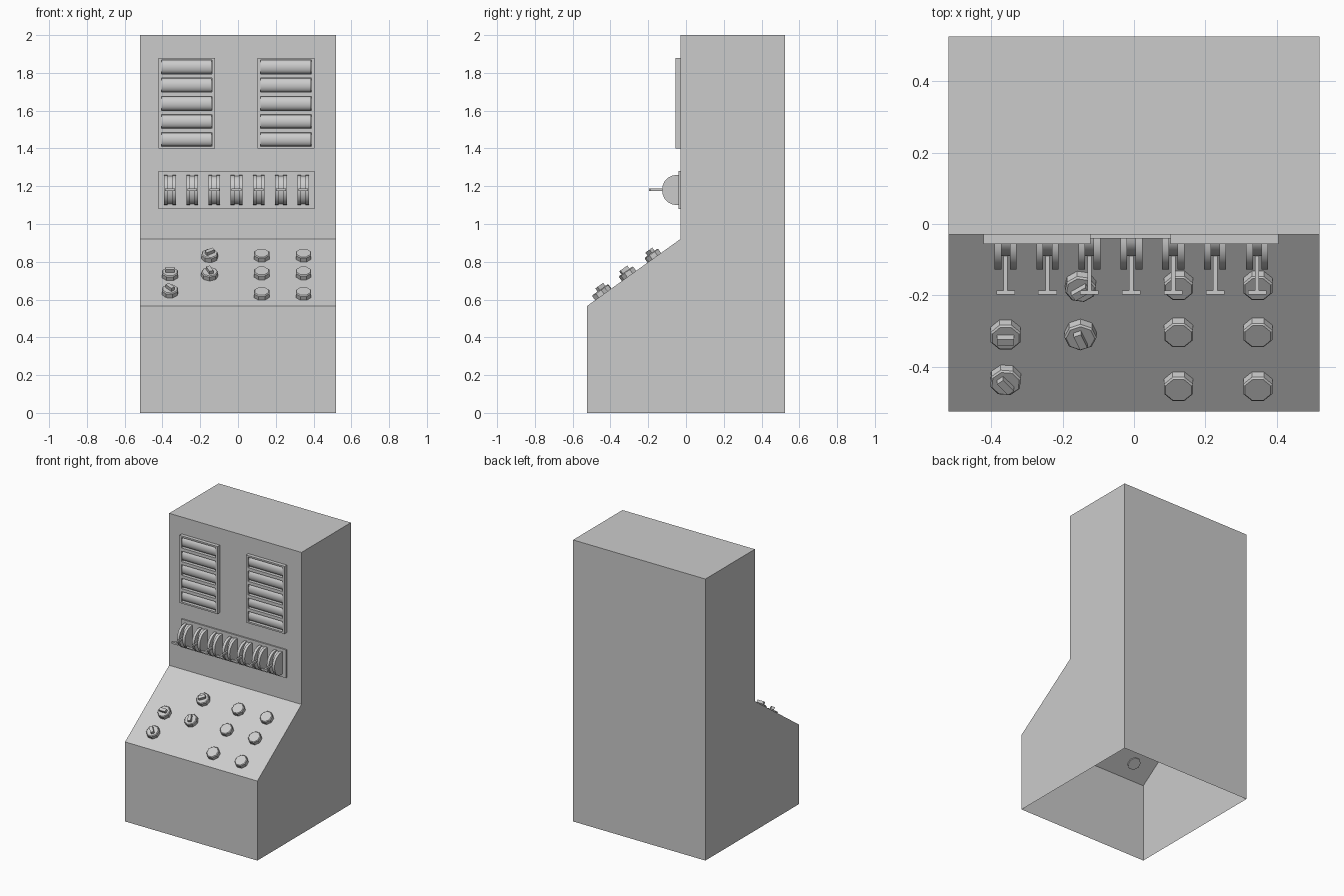
import bpy, bmesh, math
from mathutils import Matrix, Vector

if "Cube" in bpy.data.objects:
    bpy.data.objects.remove(bpy.data.objects["Cube"])


def finish(name, bm, smooth=False):
    bmesh.ops.recalc_face_normals(bm, faces=bm.faces[:])
    me = bpy.data.meshes.new(name)
    bm.to_mesh(me)
    bm.free()
    ob = bpy.data.objects.new(name, me)
    bpy.context.collection.objects.link(ob)
    if smooth:
        bpy.ops.object.select_all(action='DESELECT')
        ob.select_set(True)
        bpy.context.view_layer.objects.active = ob
        bpy.ops.object.shade_smooth_by_angle(angle=math.radians(35))
    return ob


def prism(bm, profile, x0, x1):
    """Extrude a (y, z) profile along x."""
    face = bm.faces.new([bm.verts.new((x0, y, z)) for y, z in profile])
    out = bmesh.ops.extrude_face_region(bm, geom=[face])
    verts = [g for g in out['geom'] if isinstance(g, bmesh.types.BMVert)]
    bmesh.ops.translate(bm, verts=verts, vec=(x1 - x0, 0, 0))


def box(bm, x0, x1, y0, y1, z0, z1):
    prism(bm, [(y0, z0), (y1, z0), (y1, z1), (y0, z1)], x0, x1)


def bulge(y, z, ry, rz, n=10):
    """Half ellipse pointing to the front."""
    return [(y - ry * math.sin(math.pi * i / n), z + rz * math.cos(math.pi * i / n))
            for i in range(n + 1)]


# Cabinet shell, open underneath
bm = bmesh.new()
prism(bm, [(-.525, 0), (.525, 0), (.525, 2), (-.03, 2), (-.03, .92), (-.525, .565)], -.52, .52)
bm.normal_update()
bmesh.ops.recalc_face_normals(bm, faces=bm.faces[:])
bottom = [f for f in bm.faces if f.normal.z < -.9]
bmesh.ops.delete(bm, geom=bottom, context='FACES_ONLY')
finish('cabinet', bm)


# Louvred panels: a frame of bars with rounded slats in the openings
def vent(name, x0, x1, z0, z1, count):
    yf, yb = -.056, -.028
    step = (z1 - z0) / count
    frame, slats = bmesh.new(), bmesh.new()
    box(frame, x0, x0 + .016, yf, yb, z0, z1)
    box(frame, x1 - .016, x1, yf, yb, z0, z1)
    for i in range(count + 1):
        z = z0 + i * step
        box(frame, x0 + .016, x1 - .016, yf, yb, max(z0, z - .011), min(z1, z + .011))
    for i in range(count):
        prism(slats, bulge(-.03, z0 + (i + .5) * step, .024, step / 2 - .012),
              x0 + .018, x1 - .018)
    finish(name + '_frame', frame)
    finish(name + '_slats', slats, True)


for side, x0, x1 in (('left', -.422, -.122), ('right', .102, .405)):
    vent(side + '_upper_vent', x0, x1, 1.59, 1.88, 3)
    vent(side + '_lower_vent', x0, x1, 1.40, 1.59, 2)

# Switch backing plate
bm = bmesh.new()
box(bm, -.42, .405, -.04, -.028, 1.08, 1.28)
finish('switch_plate', bm)

# Row of lever switches
for i in range(7):
    x = -.36 + i * .1175
    bm = bmesh.new()
    for s in (-1, 1):
        prism(bm, [(-.035, 1.26)] + bulge(-.05, 1.18, .077, .08) + [(-.035, 1.10)],
              x + s * .012, x + s * .031)
    prism(bm, bulge(-.035, 1.18, .055, .075), x - .012, x + .012)
    finish(f'switch_body_{i + 1}', bm, True)
    bm = bmesh.new()
    box(bm, x - .006, x + .006, -.188, -.06, 1.175, 1.187)
    box(bm, x - .026, x + .026, -.197, -.186, 1.174, 1.188)
    finish(f'switch_lever_{i + 1}', bm)


# Controls on the sloping desk
slope = math.atan2(.355, .495)


def desk(x, y):
    return Matrix.Translation((x, y, .92 + (y + .03) * .355 / .495)) @ Matrix.Rotation(slope, 4, 'X')


def disc(bm, mat, r, z0, z1, bevel):
    """Eight-sided disc with a chamfered top."""
    for lo, hi, r0, r1 in ((z0, z1 - bevel, r, r), (z1 - bevel, z1, r, r - bevel)):
        bmesh.ops.create_cone(bm, cap_ends=True, segments=8, radius1=r0, radius2=r1, depth=hi - lo,
                              matrix=mat @ Matrix.Translation((0, 0, (lo + hi) / 2)))


n = 0
for x in (.125, .347):
    for y in (-.165, -.297, -.448):
        n += 1
        bm = bmesh.new()
        disc(bm, desk(x, y) @ Matrix.Rotation(math.pi / 8, 4, 'Z'), .044, -.008, .03, .005)
        finish(f'push_button_{n}', bm)

# Rotary knobs with grip bars at different angles
for i, (x, y, a) in enumerate(((-.15, -.168, 35), (-.15, -.303, -68),
                               (-.36, -.303, 0), (-.36, -.430, -50))):
    mat = desk(x, y) @ Matrix.Rotation(math.radians(a), 4, 'Z')
    bm = bmesh.new()
    disc(bm, mat @ Matrix.Rotation(math.pi / 8, 4, 'Z'), .045, -.008, .03, .005)
    finish(f'knob_base_{i + 1}', bm)
    bm = bmesh.new()
    box(bm, -.024, .024, -.011, .011, .028, .05)
    bm.transform(mat)
    finish(f'knob_grip_{i + 1}', bm)
